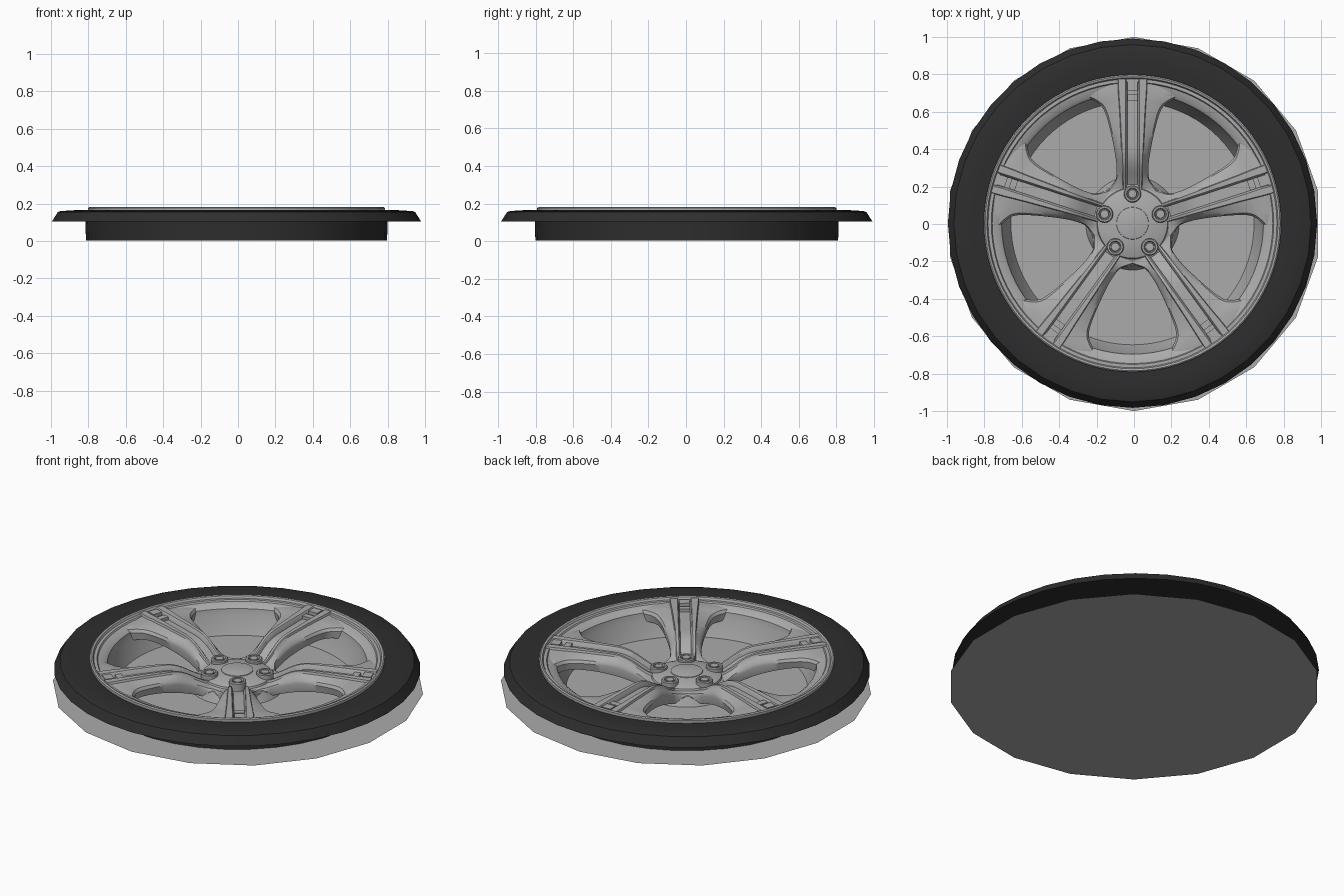
import bpy, bmesh, math
from mathutils import Vector, Matrix

cube = bpy.data.objects.get("Cube")
if cube:
    bpy.data.objects.remove(cube, do_unlink=True)

CENTRE = Vector((-0.008, 0.004, 0))
SPOKES = 5


def material(name, value):
    m = bpy.data.materials.new(name)
    m.use_nodes = True
    colour = (value, value, value, 1)
    m.diffuse_color = colour
    bsdf = m.node_tree.nodes["Principled BSDF"]
    bsdf.inputs["Base Color"].default_value = colour
    bsdf.inputs["Roughness"].default_value = 0.6
    return m


RUBBER = material("dark rubber", 0.027)
ALLOY = material("grey alloy", 0.41)


def finish(bm, name, mat, angle=30, location=CENTRE):
    bmesh.ops.recalc_face_normals(bm, faces=bm.faces)
    mesh = bpy.data.meshes.new(name)
    bm.to_mesh(mesh)
    bm.free()
    mesh.materials.append(mat)
    ob = bpy.data.objects.new(name, mesh)
    ob.location = location
    bpy.context.collection.objects.link(ob)
    bpy.ops.object.select_all(action='DESELECT')
    ob.select_set(True)
    bpy.context.view_layer.objects.active = ob
    if angle:
        bpy.ops.object.shade_smooth_by_angle(angle=math.radians(angle))
    return ob


def lathe(name, profile, mat, sides, closed=True, location=CENTRE, angle=30):
    """Spin a radius/height profile around the vertical axis."""
    bm = bmesh.new()
    verts = [bm.verts.new((r, 0, z)) for r, z in profile]
    edges = [bm.edges.new(p) for p in zip(verts, verts[1:])]
    if closed:
        edges.append(bm.edges.new((verts[-1], verts[0])))
    bmesh.ops.spin(bm, geom=verts + edges, cent=(0, 0, 0), axis=(0, 0, 1),
                   angle=math.tau, steps=sides)
    bmesh.ops.remove_doubles(bm, verts=bm.verts, dist=1e-5)
    return finish(bm, name, mat, angle, location)


def around(k):
    return Matrix.Rotation(math.tau * k / SPOKES, 4, 'Z')


def catmull(rows, steps):
    """Smoothly resample a list of station tuples."""
    out = []
    for i in range(len(rows) - 1):
        p = [Vector(rows[max(0, min(len(rows) - 1, i + d))]) for d in (-1, 0, 1, 2)]
        for s in range(steps):
            t = s / steps
            out.append(0.5 * (2 * p[1] + (p[2] - p[0]) * t
                              + (2 * p[0] - 5 * p[1] + 4 * p[2] - p[3]) * t * t
                              + (3 * p[1] - p[0] - 3 * p[2] + p[3]) * t ** 3))
    return out + [Vector(rows[-1])]


# Backing plate
bm = bmesh.new()
bmesh.ops.create_circle(bm, cap_ends=True, segments=18, radius=1)
bmesh.ops.rotate(bm, verts=bm.verts, matrix=Matrix.Rotation(math.radians(20), 3, 'Z'))
finish(bm, "backing_plate", ALLOY, 0, Vector((0, 0, 0)))

# Tyre with its inner sleeve
lathe("tyre", [(0.805, 0.002), (0.808, 0.105), (0.987, 0.105), (0.955, 0.155),
               (0.94, 0.160), (0.86, 0.165), (0.79, 0.160), (0.79, 0.002)], RUBBER, 36)

# Rim: raised lip, sloping shoulder and barrel wall
lathe("rim", [(0.795, 0.002), (0.795, 0.176), (0.788, 0.181), (0.778, 0.178), (0.772, 0.166),
              (0.755, 0.166), (0.75, 0.158), (0.715, 0.150), (0.70, 0.138), (0.693, 0.10),
              (0.65, 0.002)], ALLOY, 80)

# Hub with centre cap
lathe("hub", [(0, 0.104), (0.06, 0.103), (0.11, 0.098), (0.165, 0.088), (0.187, 0.080),
              (0.191, 0.070), (0.225, 0.055), (0.25, 0.002)], ALLOY, 60, closed=False)
lathe("centre_cap", [(0, 0.112), (0.05, 0.110), (0.085, 0.104), (0.09, 0.09)],
      ALLOY, 40, closed=False)

# Spoke stations: distance, top height, rib half width, edge half width, edge height, underside
stations = [
    (0.17, 0.080, 0.050, 0.140, 0.062, 0.01),
    (0.20, 0.088, 0.052, 0.115, 0.064, 0.01),
    (0.24, 0.108, 0.054, 0.088, 0.076, 0.02),
    (0.31, 0.148, 0.056, 0.086, 0.102, 0.04),
    (0.38, 0.169, 0.059, 0.095, 0.124, 0.06),
    (0.48, 0.173, 0.064, 0.115, 0.136, 0.08),
    (0.58, 0.174, 0.069, 0.142, 0.142, 0.09),
    (0.63, 0.174, 0.072, 0.170, 0.144, 0.09),
    (0.66, 0.174, 0.074, 0.215, 0.146, 0.09),
    (0.685, 0.174, 0.076, 0.265, 0.146, 0.09),
    (0.72, 0.174, 0.078, 0.255, 0.146, 0.09),
    (0.77, 0.174, 0.080, 0.110, 0.150, 0.09),
]


def spoke_section(row):
    """Mirrored cross-section: central channel, two ribs, sloping flanks."""
    y, top, rib, edge, edge_z, under = row
    channel = 0.034
    shoulder = top - 0.012
    half = [(channel - 0.006, top - 0.028), (channel, top - 0.004), (channel + 0.004, top),
            (rib - 0.004, top), (rib, shoulder),
            (rib * 0.55 + edge * 0.45, shoulder * 0.62 + edge_z * 0.38),
            (rib * 0.15 + edge * 0.85, edge_z + 0.004),
            (edge, edge_z - 0.012), (edge - 0.008, under)]
    left = [(-x, y, z) for x, z in reversed(half)]
    return left + [(x, y, z) for x, z in half]


bm = bmesh.new()
for k in range(SPOKES):
    turn = around(k)
    loops = [[bm.verts.new(turn @ Vector(p)) for p in spoke_section(row)]
             for row in catmull(stations, 4)]
    n = len(loops[0])
    for a, b in zip(loops, loops[1:]):
        for i in range(n):
            j = (i + 1) % n
            bm.faces.new((a[i], a[j], b[j], b[i]))
    bm.faces.new(loops[0])
    bm.faces.new(list(reversed(loops[-1])))
finish(bm, "spokes", ALLOY, 32)

# Small raised pads closing the outer end of each channel
bm = bmesh.new()
for k in range(SPOKES):
    for y, length, z in ((0.735, 0.05, 0.162), (0.67, 0.035, 0.154)):
        place = around(k) @ Matrix.Translation((0, y, z)) @ Matrix.Diagonal((0.056, length, 0.02, 1))
        bmesh.ops.create_cube(bm, size=1, matrix=place)
finish(bm, "channel_pads", ALLOY, 0)

# Wheel bolts, each a collar with a recessed head
collar = [(0.046, 0.06), (0.046, 0.108), (0.041, 0.113), (0.032, 0.113), (0.028, 0.100),
          (0.024, 0.100), (0.022, 0.112), (0, 0.114)]
for k in range(SPOKES):
    spot = CENTRE + around(k) @ Vector((0, 0.157, 0))
    lathe(f"bolt_{k + 1}", collar, ALLOY, 24, closed=False, location=spot)
